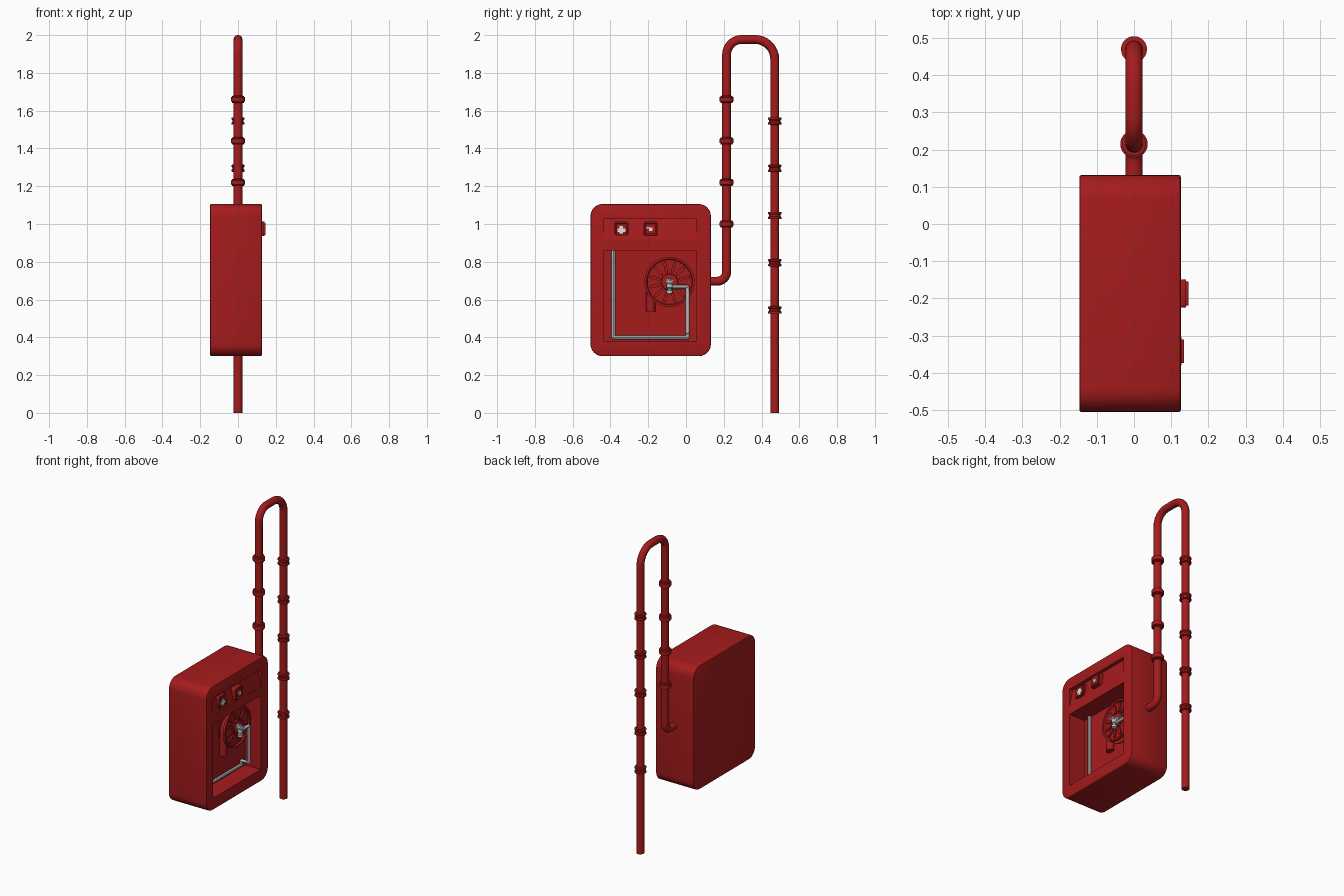
import bpy, bmesh, math
from mathutils import Vector, Matrix

if "Cube" in bpy.data.objects:
    bpy.data.objects.remove(bpy.data.objects["Cube"])


def material(name, rgb):
    m = bpy.data.materials.new(name)
    m.diffuse_color = (*rgb, 1)
    m.use_nodes = True
    m.node_tree.nodes["Principled BSDF"].inputs["Base Color"].default_value = m.diffuse_color
    return m


RED = material("red_paint", (0.380, 0.011, 0.012))
GREY = material("grey_metal", (0.50, 0.53, 0.54))
WHITE = material("white_marking", (0.78, 0.76, 0.75))


def activate(ob):
    bpy.ops.object.select_all(action='DESELECT')
    ob.select_set(True)
    bpy.context.view_layer.objects.active = ob


def finish(ob, mat, angle=35):
    ob.data.materials.clear()
    ob.data.materials.append(mat)
    activate(ob)
    bpy.ops.object.shade_smooth_by_angle(angle=math.radians(angle))
    return ob


def from_bmesh(bm, name):
    bmesh.ops.recalc_face_normals(bm, faces=bm.faces)
    me = bpy.data.meshes.new(name)
    bm.to_mesh(me)
    bm.free()
    ob = bpy.data.objects.new(name, me)
    bpy.context.collection.objects.link(ob)
    return ob


def prism(name, yz, x0, x1):
    """Extrude a y-z outline along x."""
    bm = bmesh.new()
    f = bm.faces.new([bm.verts.new((x0, y, z)) for y, z in yz])
    r = bmesh.ops.extrude_face_region(bm, geom=[f])
    vs = [v for v in r['geom'] if isinstance(v, bmesh.types.BMVert)]
    bmesh.ops.translate(bm, verts=vs, vec=(x1 - x0, 0, 0))
    return from_bmesh(bm, name)


def rounded_rect(y0, y1, z0, z1, r, n=6):
    pts = []
    for i, (cy, cz) in enumerate([(y1 - r, z1 - r), (y0 + r, z1 - r), (y0 + r, z0 + r), (y1 - r, z0 + r)]):
        for k in range(n + 1):
            a = math.radians(90 * (i + k / n))
            pts.append((cy + r * math.cos(a), cz + r * math.sin(a)))
    return pts


def modify(ob, kind, **props):
    m = ob.modifiers.new(kind, kind)
    for k, v in props.items():
        setattr(m, k, v)
    activate(ob)
    bpy.ops.object.modifier_apply(modifier=m.name)


def lathe(name, profile, centre, axis, mat, n=24):
    """Revolve (radius, height) pairs about an axis through centre."""
    bm = bmesh.new()
    rings = [[bm.verts.new((r * math.cos(2 * math.pi * i / n), r * math.sin(2 * math.pi * i / n), h))
              for i in range(n)] for r, h in profile]
    for a, b in zip(rings, rings[1:]):
        for i in range(n):
            bm.faces.new((a[i], a[(i + 1) % n], b[(i + 1) % n], b[i]))
    bm.faces.new(rings[0])
    bm.faces.new(rings[-1])
    rot = Vector((0, 0, 1)).rotation_difference(Vector(axis)).to_matrix().to_4x4()
    bm.transform(Matrix.Translation(centre) @ rot)
    return finish(from_bmesh(bm, name), mat)


def tube(name, corners, fillets, radius, mat, sides=4):
    """Round tube along a path with filleted corners."""
    pts = [Vector(p) for p in corners]
    path = [pts[0]]
    for i in range(1, len(pts) - 1):
        p, f = pts[i], fillets[i - 1]
        a = p + (pts[i - 1] - p).normalized() * f
        b = p + (pts[i + 1] - p).normalized() * f
        c = a + b - p
        for k in range(9):
            t = k / 8 * math.pi / 2
            path.append(c + (p - b) * math.cos(t) + (p - a) * math.sin(t))
    path.append(pts[-1])
    cu = bpy.data.curves.new(name, 'CURVE')
    cu.dimensions = '3D'
    cu.bevel_depth = radius
    cu.bevel_resolution = sides
    cu.use_fill_caps = True
    sp = cu.splines.new('POLY')
    sp.points.add(len(path) - 1)
    for q, v in zip(sp.points, path):
        q.co = (*v, 1)
    ob = bpy.data.objects.new(name, cu)
    bpy.context.collection.objects.link(ob)
    activate(ob)
    bpy.ops.object.convert(target='MESH')
    return finish(bpy.context.view_layer.objects.active, mat, 45)


def rect(y0, y1, z0, z1):
    return [(y0, z0), (y1, z0), (y1, z1), (y0, z1)]


# cabinet with hose recess and sloped upper panel
cabinet = prism("cabinet", rounded_rect(-0.506, 0.132, 0.300, 1.106, 0.065), -0.147, 0.126)
modify(cabinet, 'BEVEL', width=0.006, segments=2, limit_method='ANGLE', angle_limit=math.radians(60))
recess = prism("recess_cutter", rect(-0.437, 0.056, 0.377, 0.859), 0.012, 0.2)
bm = bmesh.new()
bmesh.ops.create_cube(bm, size=1)
for v in bm.verts:
    top, out = v.co.z > 0, v.co.x > 0
    v.co = (0.2 if out else (0.104 if top else 0.125),
            0.056 if v.co.y > 0 else -0.437, 1.03 if top else 0.918)
slope = from_bmesh(bm, "panel_cutter")
for c in (recess, slope):
    c.hide_render = True
    modify(cabinet, 'BOOLEAN', object=c, operation='DIFFERENCE', solver='EXACT')
    bpy.data.objects.remove(c)
finish(cabinet, RED)

# two push buttons with inset faces and white marks
for name, y, x1 in (("cross_button", -0.342, 0.134), ("alarm_button", -0.187, 0.146)):
    b = prism(name, rounded_rect(y - 0.038, y + 0.038, 0.936, 1.012, 0.008, 3), 0.098, x1)
    bm = bmesh.new()
    bm.from_mesh(b.data)
    face = max(bm.faces, key=lambda f: f.calc_center_median().x)
    bmesh.ops.bevel(bm, geom=list(face.edges), offset=0.006, segments=2, affect='EDGES')
    face = max(bm.faces, key=lambda f: f.calc_center_median().x)
    bmesh.ops.inset_region(bm, faces=[face], thickness=0.007)
    bmesh.ops.translate(bm, verts=face.verts, vec=(-0.005, 0, 0))
    bm.to_mesh(b.data)
    bm.free()
    finish(b, RED)
    s = 0.021 if x1 < 0.14 else 0.010
    w = s * 0.45
    marks = [rect(y - s, y + s, 0.968 - w, 0.968 + w), rect(y - w, y + w, 0.968 - s, 0.968 + s)]
    if x1 > 0.14:
        marks = [rect(y - s, y + s, 0.962, 0.982), rect(y - 0.021, y - s, 0.977, 0.985)]
    for i, m in enumerate(marks):
        finish(prism(name + "_mark_%d" % i, m, x1 - 0.006, x1 - 0.001 - 0.0005 * i), WHITE)

# hose reel: back flange, drum, front flange with raised rim
HUB = (0, -0.087, 0.693)
lathe("reel", [(0.133, 0.010), (0.133, 0.018), (0.105, 0.018), (0.105, 0.044), (0.133, 0.044),
               (0.133, 0.060), (0.122, 0.060), (0.118, 0.050), (0.045, 0.050), (0.042, 0.058), (0.02, 0.058)],
      HUB, (1, 0, 0), RED, 40)

# radial ribs on the reel face
bm = bmesh.new()
for i in range(12):
    m = (Matrix.Translation((0.052, HUB[1], HUB[2])) @ Matrix.Rotation(math.tau * (i + 0.5) / 12, 4, 'X')
         @ Matrix.Translation((0, 0.081, 0)) @ Matrix.Diagonal((0.014, 0.064, 0.016, 1)))
    v = bmesh.ops.create_cube(bm, size=1, matrix=m)['verts']
    es = {e for q in v for e in q.link_edges if abs(e.verts[0].co.x - e.verts[1].co.x) > 0.004}
    bmesh.ops.bevel(bm, geom=list(es), offset=0.006, segments=3, affect='EDGES')
finish(from_bmesh(bm, "reel_ribs"), RED)

# loose hose end hanging from the drum, behind the front flange
tube("hose_end", [(0.026, -0.12, 0.745), (0.026, -0.187, 0.745), (0.026, -0.187, 0.537)],
     [0.05], 0.025, RED)

# valve on the hub
lathe("valve_hub", [(0.02, 0.045), (0.02, 0.064), (0.013, 0.068), (0.013, 0.088), (0.008, 0.092)],
      HUB, (1, 0, 0), GREY, 16)
lathe("valve_body", [(0.008, -0.045), (0.016, -0.042), (0.016, -0.028), (0.010, -0.024), (0.010, -0.016),
                     (0.017, -0.012), (0.017, 0.008), (0.009, 0.013), (0.009, 0.036)],
      (0.078, -0.087, 0.675), (0, 0, 1), GREY, 16)
lathe("valve_handle", [(0.006, -0.022), (0.006, 0.022)], (0.090, -0.087, 0.693), (0, 1, 0), GREY, 12)

# thin water line round the recess
tube("water_line", [(0.072, -0.087, 0.667), (0.072, 0.008, 0.667), (0.072, 0.008, 0.425),
                    (0.020, 0.008, 0.425), (0.020, 0.008, 0.399), (0.020, -0.384, 0.399),
                    (0.020, -0.384, 0.862)], [0.005] * 6, 0.010, GREY, 2)

# supply pipe: out of the cabinet, up, over and down to the ground
tube("supply_pipe", [(0, 0.09, 0.697), (0, 0.215, 0.697), (0, 0.215, 1.977), (0, 0.470, 1.977), (0, 0.470, 0)],
     [0.05, 0.08, 0.105], 0.0235, RED, 6)

# pipe collars
for i in range(4):
    lathe("riser_collar_%d" % i,
          [(0.022, -0.020), (0.032, -0.018), (0.032, -0.013), (0.037, -0.011), (0.037, 0.011),
           (0.032, 0.013), (0.032, 0.018), (0.022, 0.020)], (0, 0.215, 1.0 + 0.22 * i), (0, 0, 1), RED)
for i in range(5):
    lathe("drop_collar_%d" % i,
          [(0.022, -0.020), (0.035, -0.018), (0.035, -0.009), (0.030, -0.004), (0.030, 0.004),
           (0.035, 0.009), (0.035, 0.018), (0.022, 0.020)], (0, 0.470, 0.545 + 0.25 * i), (0, 0, 1), RED)
